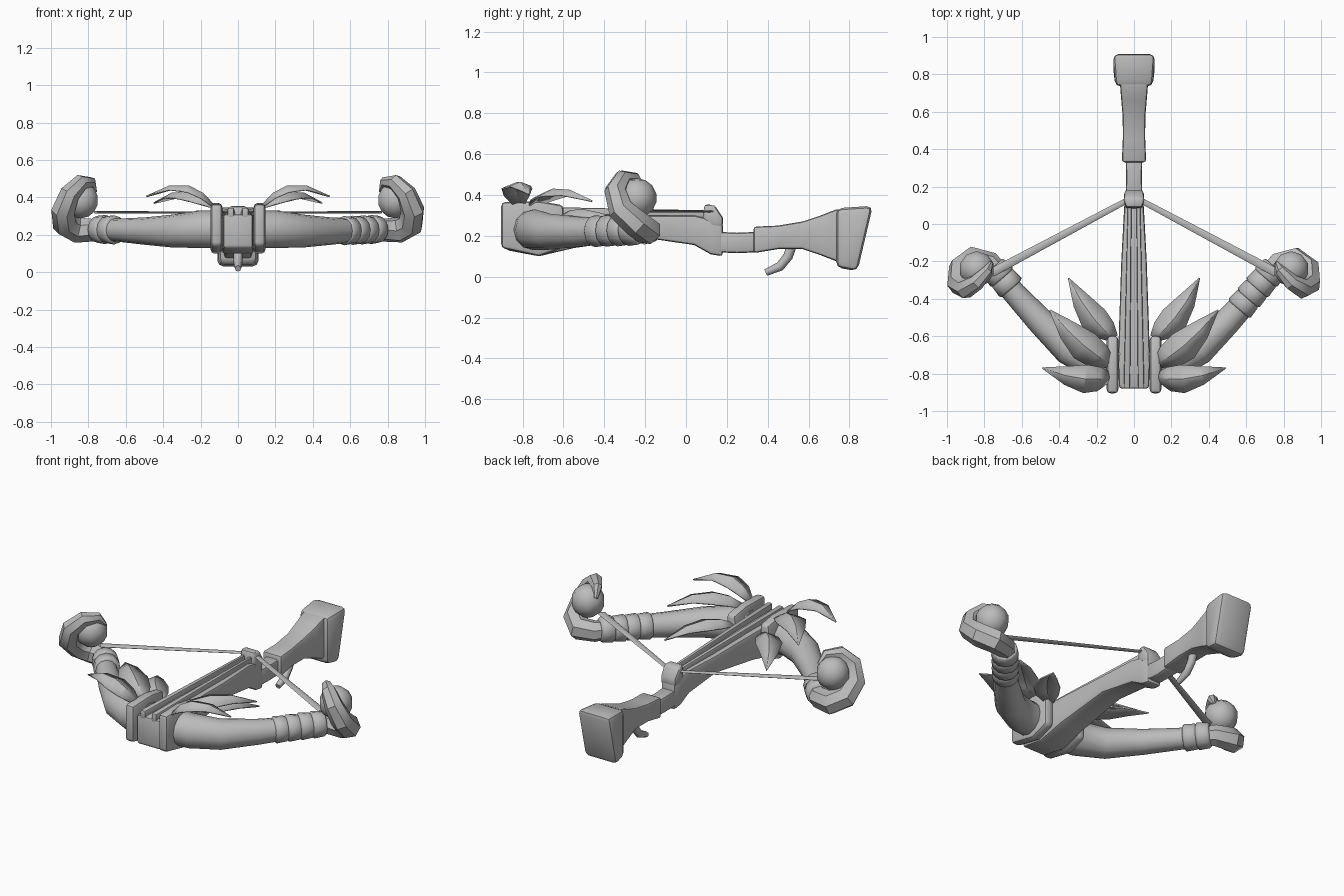
import bpy, bmesh, math
from mathutils import Vector, Matrix

cube = bpy.data.objects.get("Cube")
if cube:
    bpy.data.objects.remove(cube, do_unlink=True)

grey = bpy.data.materials.new("plain_grey")
grey.use_nodes = True
grey.diffuse_color = (0.5, 0.5, 0.5, 1)
grey.node_tree.nodes["Principled BSDF"].inputs["Base Color"].default_value = grey.diffuse_color


def finish(name, bm, angle=40):
    bmesh.ops.recalc_face_normals(bm, faces=bm.faces)
    mesh = bpy.data.meshes.new(name)
    bm.to_mesh(mesh)
    bm.free()
    mesh.materials.append(grey)
    for poly in mesh.polygons:
        poly.use_smooth = True
    mesh.set_sharp_from_angle(angle=math.radians(angle))
    obj = bpy.data.objects.new(name, mesh)
    bpy.context.collection.objects.link(obj)
    return obj


def skin(bm, rings):
    """Bridge rings of points and cap both ends."""
    rows = [[bm.verts.new(p) for p in ring] for ring in rings]
    n = len(rows[0])
    for a, b in zip(rows, rows[1:]):
        for i in range(n):
            j = (i + 1) % n
            bm.faces.new((a[i], a[j], b[j], b[i]))
    bm.faces.new(rows[0])
    bm.faces.new(rows[-1])


def beam(name, stations, x=0, bevel=0.015):
    """Box section along y; station = y, half width, bottom, top, lean of the top."""
    bm = bmesh.new()
    rings = []
    for y, w, low, high, *lean in stations:
        top_y = y + (lean[0] if lean else 0)
        rings.append([(x - w, y, low), (x + w, y, low),
                      (x + w, top_y, high), (x - w, top_y, high)])
    skin(bm, rings)
    bmesh.ops.recalc_face_normals(bm, faces=bm.faces)
    edges = [e for e in bm.edges if e.calc_face_angle(0) > 0.6]
    bmesh.ops.bevel(bm, geom=edges, offset=bevel, segments=2, profile=0.5,
                    affect='EDGES', clamp_overlap=True)
    return finish(name, bm)


def tube(name, points, radii, sides=12, angle=50, flat=1):
    """Round section swept along points; flat squashes the section in height."""
    pts = [Vector(p) for p in points]
    bm = bmesh.new()
    rings = []
    previous = None
    for i, p in enumerate(pts):
        t = (pts[min(i + 1, len(pts) - 1)] - pts[max(i - 1, 0)]).normalized()
        if previous is None:
            u = t.cross(Vector((0, 0, 1))).normalized()
        else:
            u = previous[0].rotation_difference(t) @ previous[1]
        u = (u - t * u.dot(t)).normalized()
        previous = (t, u)
        v = t.cross(u) * flat
        steps = [math.tau * k / sides for k in range(sides)]
        rings.append([p + radii[i] * (u * math.cos(a) + v * math.sin(a)) for a in steps])
    skin(bm, rings)
    return finish(name, bm, angle)


def leaf(name, base, middle, tip, width):
    """Curved pointed blade with a raised central rib."""
    base, middle, tip = Vector(base), Vector(middle), Vector(tip)
    across = (tip - base).cross(Vector((0, 0, 1))).normalized()
    bm = bmesh.new()
    rows = []
    for t, w in ((0, 0.35), (0.2, 0.85), (0.42, 1), (0.7, 0.65), (1, 0.02)):
        bend = middle * 2 - (base + tip) / 2
        p = base * (1 - t) ** 2 + bend * 2 * t * (1 - t) + tip * t * t
        drop = Vector((0, 0, -0.4 * width * w))
        rows.append([bm.verts.new(q) for q in
                     (p - across * width * w + drop, p, p + across * width * w + drop)])
    for a, b in zip(rows, rows[1:]):
        for i in range(2):
            bm.faces.new((a[i], a[i + 1], b[i + 1], b[i]))
    obj = finish(name, bm, 20)
    solid = obj.modifiers.new("thickness", 'SOLIDIFY')
    solid.thickness = 0.008
    solid.offset = 0


# Central body
beam("tiller", [(-0.88, 0.08, 0.13, 0.31), (-0.72, 0.085, 0.1, 0.31),
                (-0.55, 0.08, 0.14, 0.31), (-0.2, 0.068, 0.19, 0.3),
                (0.04, 0.055, 0.155, 0.3), (0.12, 0.05, 0.11, 0.28),
                (0.18, 0.047, 0.1, 0.265)])
for side, s in (("left", 1), ("right", -1)):
    rail = beam(side + "_rail", [(-0.88, 0.017, 0.29, 0.345), (0.1, 0.01, 0.28, 0.325)],
                x=s * 0.038, bevel=0.008)
    for v in rail.data.vertices:
        v.co.x -= s * 0.015 * (v.co.y + 0.88)
beam("string_catch", [(0.08, 0.045, 0.27, 0.355, 0.01), (0.13, 0.055, 0.25, 0.35, 0.01),
                      (0.18, 0.05, 0.24, 0.29)])

# Rear stock
beam("grip", [(0.15, 0.045, 0.12, 0.22), (0.25, 0.042, 0.115, 0.215),
              (0.36, 0.045, 0.12, 0.22)])
beam("stock", [(0.33, 0.065, 0.115, 0.245), (0.45, 0.06, 0.135, 0.25),
               (0.57, 0.06, 0.135, 0.27), (0.66, 0.068, 0.105, 0.3),
               (0.75, 0.075, 0.07, 0.335)])
beam("butt", [(0.735, 0.1, 0.045, 0.335), (0.84, 0.113, 0.027, 0.347, 0.075)], bevel=0.03)
tube("trigger", [(0, 0.52, 0.16), (0, 0.5, 0.1), (0, 0.46, 0.05), (0, 0.39, 0.02)],
     [0.025, 0.024, 0.023, 0.017], 8)

# Limb centreline through the wrapped part
LIMB = [(0.08, -0.75, 0.23), (0.2, -0.74, 0.23), (0.35, -0.665, 0.22),
        (0.5, -0.52, 0.22), (0.64, -0.37, 0.225), (0.75, -0.235, 0.23)]
HOOK = [(0.7, -0.28, 0.23), (0.77, -0.21, 0.225), (0.86, -0.19, 0.225),
        (0.925, -0.24, 0.26), (0.935, -0.32, 0.33), (0.9, -0.345, 0.42),
        (0.84, -0.31, 0.48), (0.785, -0.25, 0.48), (0.765, -0.21, 0.43)]
wrap_start, wrap_end = Vector((0.56, -0.455, 0.222)), Vector((0.75, -0.235, 0.23))

for side, s in (("left", 1), ("right", -1)):
    def m(p):
        return (s * p[0], p[1], p[2])

    # Clamp plate, limb, curled tip and ball
    beam(side + "_clamp", [(-0.905, 0.031, 0.14, 0.365), (-0.72, 0.031, 0.1, 0.37),
                           (-0.6, 0.031, 0.14, 0.35)], x=s * 0.115, bevel=0.02)
    tube(side + "_limb", [m(p) for p in LIMB], [0.1, 0.1, 0.088, 0.073, 0.062, 0.062])
    tube(side + "_hook", [m(p) for p in HOOK],
         [0.05, 0.062, 0.07, 0.07, 0.064, 0.055, 0.044, 0.03, 0.012], 7, 40)
    bm = bmesh.new()
    bmesh.ops.create_uvsphere(bm, u_segments=10, v_segments=7, radius=0.097,
                              matrix=Matrix.Translation(m((0.84, -0.24, 0.385))))
    finish(side + "_ball", bm, 50)

    # Wrapping rings: the left limb carries a longer wrap
    count = 4
    for k in range(0 if s > 0 else 2, count):
        a = wrap_start.lerp(wrap_end, k / count)
        b = wrap_start.lerp(wrap_end, (k + 1.1) / count)
        path = [m(a.lerp(b, f)) for f in (0, 0.12, 0.88, 1)]
        tube(f"{side}_wrap_{k + 1}", path, [0.068, 0.078, 0.073, 0.064])

    # Flat bow string
    tube(side + "_string", [m((0.02, 0.135, 0.32)), m((0.76, -0.26, 0.32))],
         [0.015, 0.024], 8, flat=0.3)

    # Leaves behind the clamp
    leaf(side + "_front_leaf", m((0.13, -0.82, 0.36)), m((0.29, -0.825, 0.465)),
         m((0.49, -0.77, 0.405)), 0.075)
    leaf(side + "_middle_leaf", m((0.13, -0.745, 0.36)), m((0.29, -0.63, 0.43)),
         m((0.45, -0.46, 0.37)), 0.085)
    leaf(side + "_rear_leaf", m((0.11, -0.61, 0.3)), m((0.235, -0.48, 0.325)),
         m((0.35, -0.29, 0.25)), 0.075)
